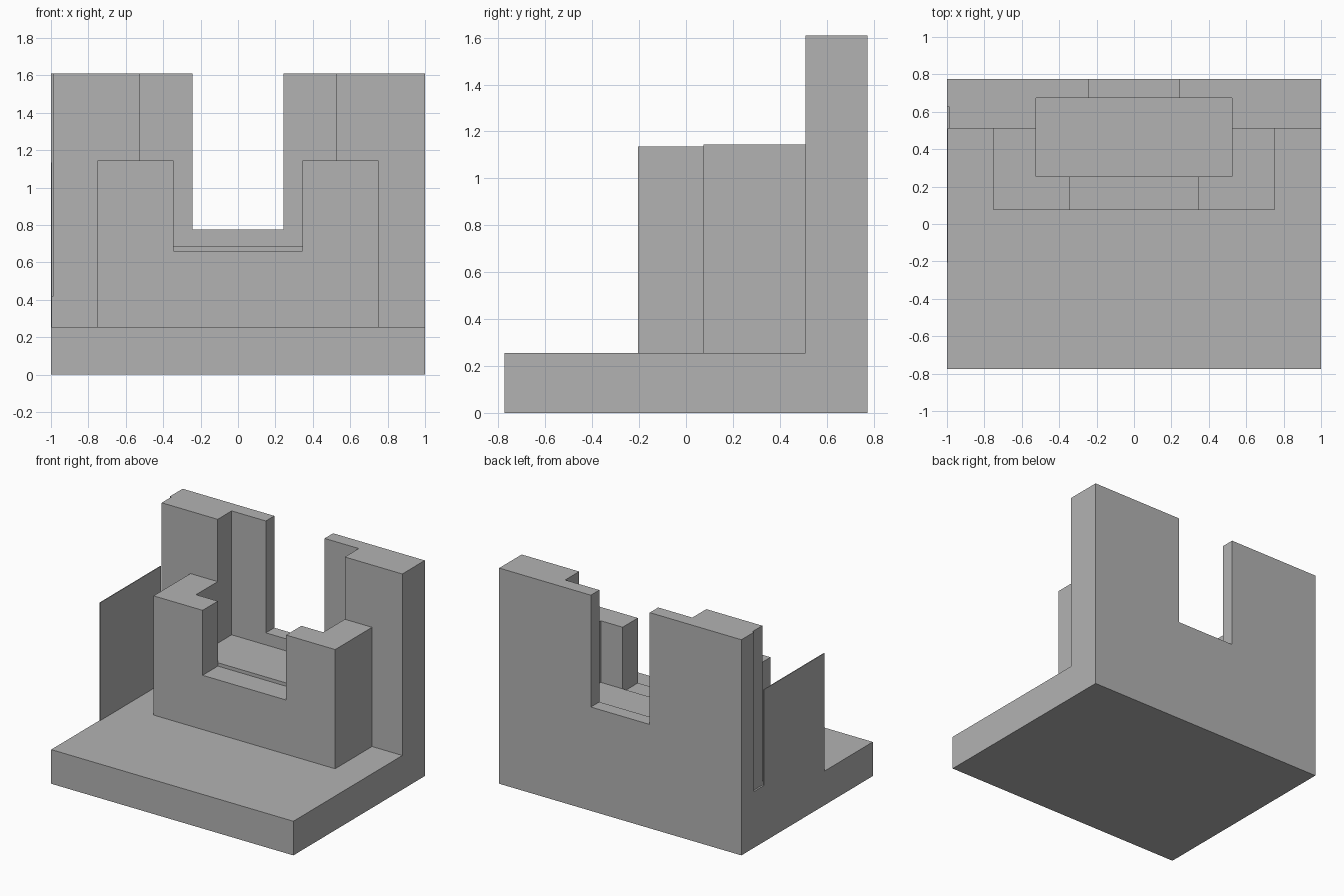
import bpy
import bmesh

# Remove the default object
cube = bpy.data.objects.get("Cube")
if cube:
    bpy.data.objects.remove(cube, do_unlink=True)

# Single grey material
GREY = (0.45, 0.45, 0.45, 1.0)
grey = bpy.data.materials.new("plain grey")
grey.use_nodes = True
grey.diffuse_color = GREY
grey.node_tree.nodes["Principled BSDF"].inputs["Base Color"].default_value = GREY


def prism(name, profile, x0, x1):
    """Extrude a (y, z) outline from x0 to x1."""
    bm = bmesh.new()
    face = bm.faces.new([bm.verts.new((x0, y, z)) for y, z in profile])
    ext = bmesh.ops.extrude_face_region(bm, geom=[face])
    moved = [g for g in ext["geom"] if isinstance(g, bmesh.types.BMVert)]
    bmesh.ops.translate(bm, verts=moved, vec=(x1 - x0, 0, 0))
    bmesh.ops.recalc_face_normals(bm, faces=bm.faces)
    mesh = bpy.data.meshes.new(name)
    bm.to_mesh(mesh)
    bm.free()
    mesh.materials.append(grey)
    obj = bpy.data.objects.new(name, mesh)
    bpy.context.collection.objects.link(obj)
    return obj


def box(name, x0, x1, y0, y1, z0, z1):
    return prism(name, [(y0, z0), (y1, z0), (y1, z1), (y0, z1)], x0, x1)


def combine(target, tool, operation):
    """Apply a boolean and discard the tool object."""
    tool.hide_render = True
    mod = target.modifiers.new(tool.name, "BOOLEAN")
    mod.operation = operation
    mod.solver = "EXACT"
    mod.object = tool
    bpy.context.view_layer.objects.active = target
    bpy.ops.object.modifier_apply(modifier=mod.name)
    bpy.data.objects.remove(tool, do_unlink=True)


BASE_TOP, WALL_TOP, BLOCK_TOP = 0.255, 1.61, 1.145
FRONT, BACK, WALL_FRONT = -0.775, 0.775, 0.51
ABOVE = 2.0

# Base slab and back wall share one L-shaped side profile
body = prism("base_and_back_wall", [
    (FRONT, 0), (BACK, 0), (BACK, WALL_TOP), (WALL_FRONT, WALL_TOP),
    (WALL_FRONT, BASE_TOP), (FRONT, BASE_TOP)], -1, 1)

# Raised block in front of the wall, sunk into both for a clean union
combine(body, box("front_block", -0.75, 0.75, 0.075, 0.6, 0.1, BLOCK_TOP), "UNION")

# Central pocket, front and back openings, and the shallow side rabbet
cutters = [
    box("pocket_cutter", -0.525, 0.525, 0.255, 0.675, 0.685, ABOVE),
    box("front_notch_cutter", -0.345, 0.345, -0.1, 0.255, 0.66, ABOVE),
    box("back_notch_cutter", -0.243, 0.243, 0.6, 1.0, 0.775, ABOVE),
    box("side_rabbet_cutter", -1.1, -0.987, 0.4, 0.625, 0.42, ABOVE),
]
for cutter in cutters:
    combine(body, cutter, "DIFFERENCE")

# Thin upright panel along one side edge
box("side_panel", -1, -0.994, -0.205, WALL_FRONT, BASE_TOP, 1.135)
